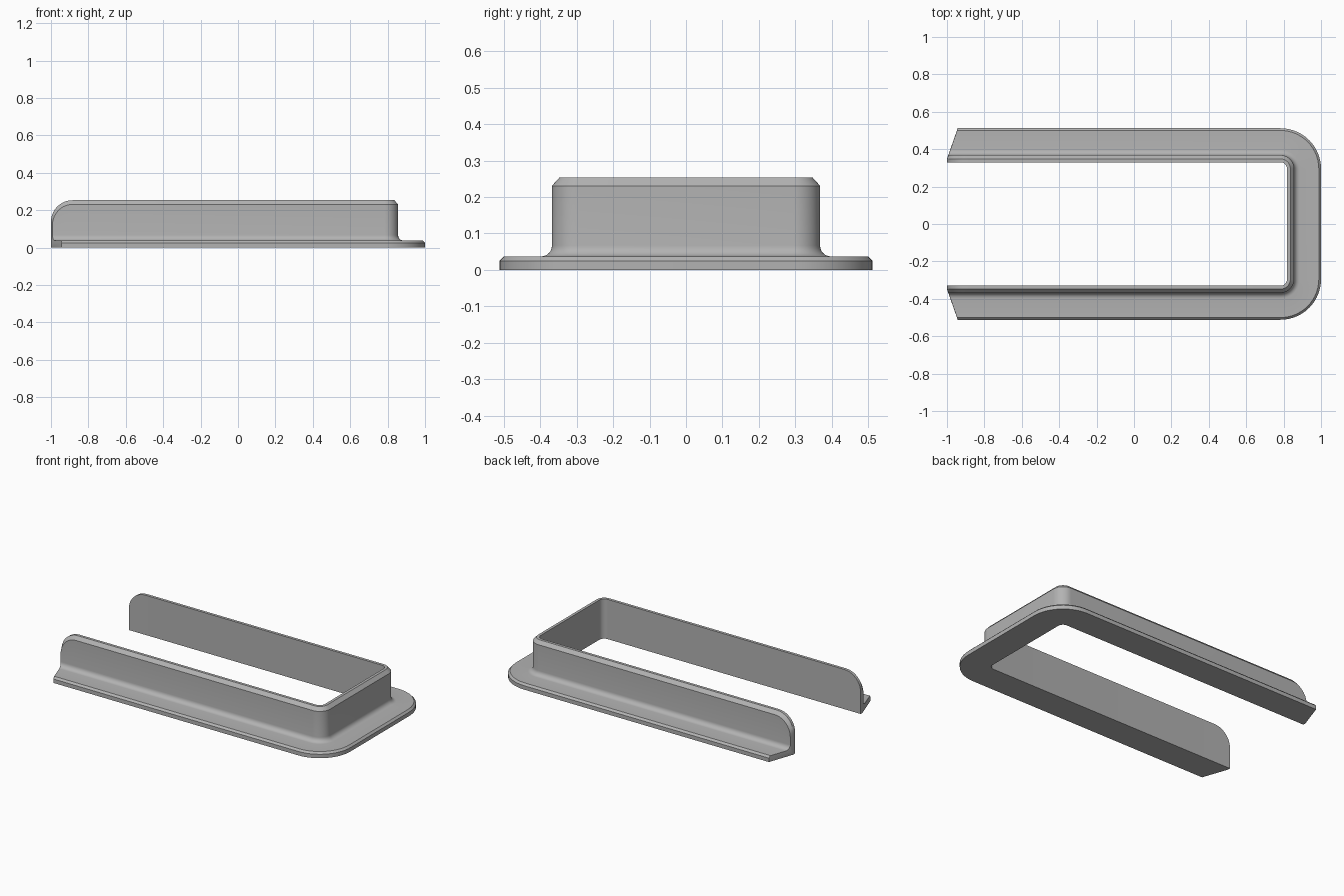
import bpy
import bmesh
from math import sin, cos, pi, radians

cube = bpy.data.objects.get("Cube")
if cube:
    bpy.data.objects.remove(cube)

# Sizes
CX, CY = 0.783, 0.295            # shared centre of the corner arcs
INNER, LIP, WALL, EDGE = 0.33, 0.348, 0.368, 0.512
TOP, FLANGE, BEVEL = 0.253, 0.037, 0.012
FILLET, ROUND = 0.03, 0.115
ROUND_STEPS, CORNER_STEPS = 10, 14

# Cross-section of wall and flange as (y, z), walked from the inner bottom edge
profile = [(INNER, 0), (INNER, TOP), (LIP, TOP), (WALL, TOP - 0.022)]
for i in range(7):
    a = pi / 2 * i / 6
    profile.append((WALL + FILLET * (1 - cos(a)), FLANGE + FILLET * (1 - sin(a))))
profile += [(EDGE - BEVEL, FLANGE), (EDGE, FLANGE - BEVEL), (EDGE, 0), (LIP, 0)]


def end_x(y):
    """Open end: square across the lip, then raked back to the flange edge."""
    return -1 + max(0, y - LIP) * 0.35


def end_ring(along, drop, bevel=0.0):
    """Cross-section near the open end, with the wall top lowered by drop."""
    ring = []
    for y, z in profile:
        x = end_x(y)
        x += (-1 + ROUND - x) * along
        if z > 0.1:
            z -= drop
        elif z > FLANGE - BEVEL / 2:
            z -= bevel
        ring.append((x, y, z))
    return ring


# Rings along one arm: bevelled tip, rounded wall end, then the corner arc
rings = [end_ring(0, ROUND, BEVEL)]
for i in range(1, ROUND_STEPS + 1):
    a = pi / 2 * i / ROUND_STEPS
    rings.append(end_ring(1 - cos(a), ROUND * (1 - sin(a))))
for i in range(CORNER_STEPS + 1):
    a = pi / 2 * (1 - i / CORNER_STEPS)
    rings.append([(CX + (y - CY) * cos(a), CY + (y - CY) * sin(a), z)
                  for y, z in profile])

# The other arm mirrors the first
rings += [[(x, -y, z) for x, y, z in ring] for ring in reversed(rings)]

# Skin the rings and cap both open ends
bm = bmesh.new()
loops = [[bm.verts.new(p) for p in ring] for ring in rings]
n = len(profile)
for a, b in zip(loops, loops[1:]):
    for i in range(n):
        j = (i + 1) % n
        bm.faces.new((a[i], a[j], b[j], b[i]))
for loop in (loops[0], loops[-1]):
    bm.faces.new((loop[0], loop[1], loop[2], loop[-1]))
    bm.faces.new(loop[2:])
bmesh.ops.recalc_face_normals(bm, faces=bm.faces)
mesh = bpy.data.meshes.new("flanged_frame")
bm.to_mesh(mesh)
bm.free()
frame = bpy.data.objects.new("flanged_frame", mesh)
bpy.context.collection.objects.link(frame)

# Plain grey finish
grey = bpy.data.materials.new("plain_grey")
grey.use_nodes = True
colour = (0.45, 0.45, 0.45, 1)
grey.diffuse_color = colour
grey.node_tree.nodes["Principled BSDF"].inputs["Base Color"].default_value = colour
mesh.materials.append(grey)

bpy.ops.object.select_all(action="DESELECT")
frame.select_set(True)
bpy.context.view_layer.objects.active = frame
bpy.ops.object.shade_smooth_by_angle(angle=radians(30))
